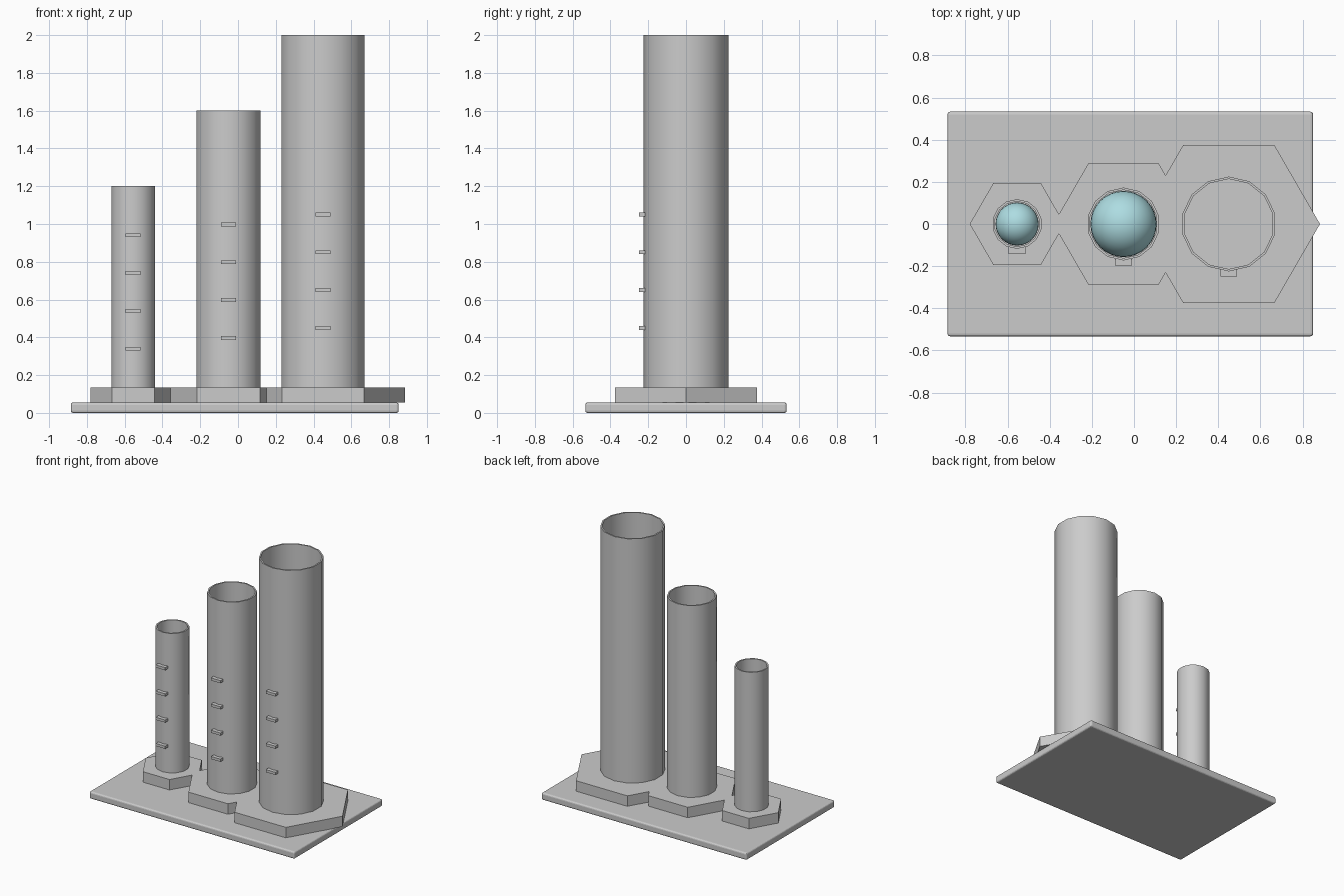
import bpy, bmesh
from math import cos, sin, pi

if "Cube" in bpy.data.objects:
    bpy.data.objects.remove(bpy.data.objects["Cube"])


def finish(bm, name, smooth=False):
    bmesh.ops.recalc_face_normals(bm, faces=bm.faces)
    me = bpy.data.meshes.new(name)
    bm.to_mesh(me)
    bm.free()
    ob = bpy.data.objects.new(name, me)
    bpy.context.collection.objects.link(ob)
    if smooth:
        bpy.ops.object.select_all(action='DESELECT')
        ob.select_set(True)
        bpy.context.view_layer.objects.active = ob
        bpy.ops.object.shade_smooth_by_angle(angle=0.7)
    return ob


def box(name, lo, hi, bevel=0):
    bm = bmesh.new()
    bmesh.ops.create_cube(bm, size=1)
    for v in bm.verts:
        v.co = [(l + h) / 2 + c * (h - l) for c, l, h in zip(v.co, lo, hi)]
    if bevel:
        bmesh.ops.bevel(bm, geom=bm.edges[:], offset=bevel, segments=3,
                        profile=0.5, affect='EDGES')
    return finish(bm, name)


def hex_foot(name, x, r, z0, z1):
    bm = bmesh.new()
    ring = [bm.verts.new((x + r * cos(i * pi / 3), r * sin(i * pi / 3), z0)) for i in range(6)]
    face = bm.faces.new(ring)
    ext = bmesh.ops.extrude_face_region(bm, geom=[face], use_keep_orig=True)
    bmesh.ops.translate(bm, vec=(0, 0, z1 - z0),
                        verts=[g for g in ext['geom'] if isinstance(g, bmesh.types.BMVert)])
    return finish(bm, name)


def tube(name, x, r, wall, z0, z1, n=14):
    # closed wall section swept round the tube axis
    bm = bmesh.new()
    profile = [(r, z0), (r, z1), (r - wall, z1), (r - wall, z0)]
    cols = []
    for i in range(n):
        a = pi / 2 + 2 * pi * i / n
        cols.append([bm.verts.new((x + q * cos(a), q * sin(a), z)) for q, z in profile])
    for i in range(n):
        a, b = cols[i], cols[(i + 1) % n]
        for k in range(4):
            m = (k + 1) % 4
            bm.faces.new((a[k], b[k], b[m], a[m]))
    return finish(bm, name, True)


def ball(name, x, r, z, mat):
    bm = bmesh.new()
    bmesh.ops.create_uvsphere(bm, u_segments=32, v_segments=16, radius=r)
    bmesh.ops.translate(bm, verts=bm.verts, vec=(x, 0, z))
    ob = finish(bm, name, True)
    ob.data.materials.append(mat)
    return ob


teal = bpy.data.materials.new("pale_teal")
teal.diffuse_color = (0.42, 0.72, 0.76, 1)
teal.use_nodes = True
teal.node_tree.nodes["Principled BSDF"].inputs["Base Color"].default_value = teal.diffuse_color

FOOT_Z, FOOT_TOP = 0.055, 0.135

# base plate
box("base_plate", (-0.885, -0.533, 0), (0.85, 0.533, FOOT_Z), 0.012)

# cylinders: size, x, tube radius, foot radius, height, first mark, filled
for size, x, r, foot, top, mark, filled in (
        ("small", -0.555, 0.118, 0.225, 1.2, 0.34, True),
        ("medium", -0.05, 0.173, 0.333, 1.6, 0.397, True),
        ("large", 0.45, 0.225, 0.433, 2.0, 0.45, False)):
    hex_foot(size + "_foot", x, foot, FOOT_Z, FOOT_TOP)
    tube(size + "_tube", x, r, 0.011, FOOT_TOP - 0.005, top)
    # graduation marks
    for i in range(4):
        z = mark + 0.2 * i
        box(f"{size}_mark_{i + 1}", (x - 0.04, -r - 0.025, z - 0.01),
            (x + 0.04, -r + 0.008, z + 0.01))
    # rounded contents
    if filled:
        c = r - 0.016
        ball(size + "_contents", x, c, FOOT_TOP + c, teal)
